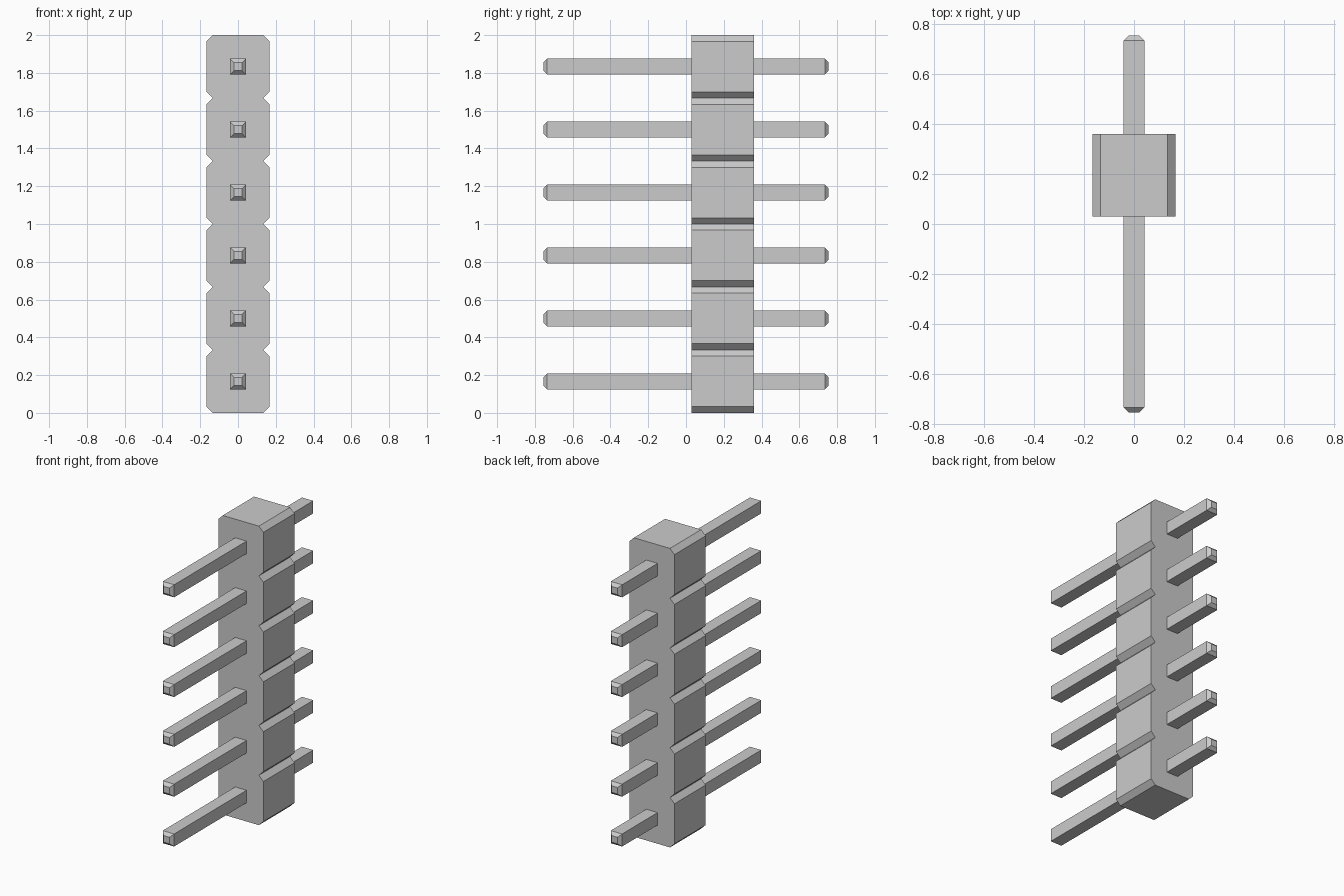
import bpy, bmesh

if "Cube" in bpy.data.objects:
    bpy.data.objects.remove(bpy.data.objects["Cube"])

N = 6                      # number of pins
PITCH = 2.0 / N
HALF = PITCH / 2
CHAMFER = 0.033
BODY_Y = (0.03, 0.36)
PIN_HALF, TIP_HALF = 0.042, 0.022
PIN_END, TIP_LEN = 0.755, 0.02


def loft(name, sections):
    """Skin a closed solid through matching rings of points."""
    bm = bmesh.new()
    rings = [[bm.verts.new(p) for p in s] for s in sections]
    n = len(rings[0])
    for a, b in zip(rings, rings[1:]):
        for i in range(n):
            j = (i + 1) % n
            bm.faces.new((a[i], a[j], b[j], b[i]))
    bm.faces.new(rings[0])
    bm.faces.new(rings[-1])
    bmesh.ops.recalc_face_normals(bm, faces=bm.faces[:])
    mesh = bpy.data.meshes.new(name)
    bm.to_mesh(mesh)
    bm.free()
    obj = bpy.data.objects.new(name, mesh)
    bpy.context.collection.objects.link(obj)
    return obj


# Housing: notched strip outline, mirrored left to right, extruded along y
right = [(HALF - CHAMFER, 0)]
for i in range(N):
    z0, z1 = i * PITCH, (i + 1) * PITCH
    right += [(HALF, z0 + CHAMFER), (HALF, z1 - CHAMFER), (HALF - CHAMFER, z1)]
outline = right + [(-x, z) for x, z in reversed(right)]
loft("housing", [[(x, y, z) for x, z in outline] for y in BODY_Y])


# Pins: square bars with tapered tips at both ends
def square(y, h, z):
    return [(-h, y, z - h), (h, y, z - h), (h, y, z + h), (-h, y, z + h)]


for i in range(N):
    z = (i + 0.5) * PITCH
    loft(f"pin_{i + 1}", [
        square(-PIN_END, TIP_HALF, z),
        square(-PIN_END + TIP_LEN, PIN_HALF, z),
        square(PIN_END - TIP_LEN, PIN_HALF, z),
        square(PIN_END, TIP_HALF, z),
    ])
